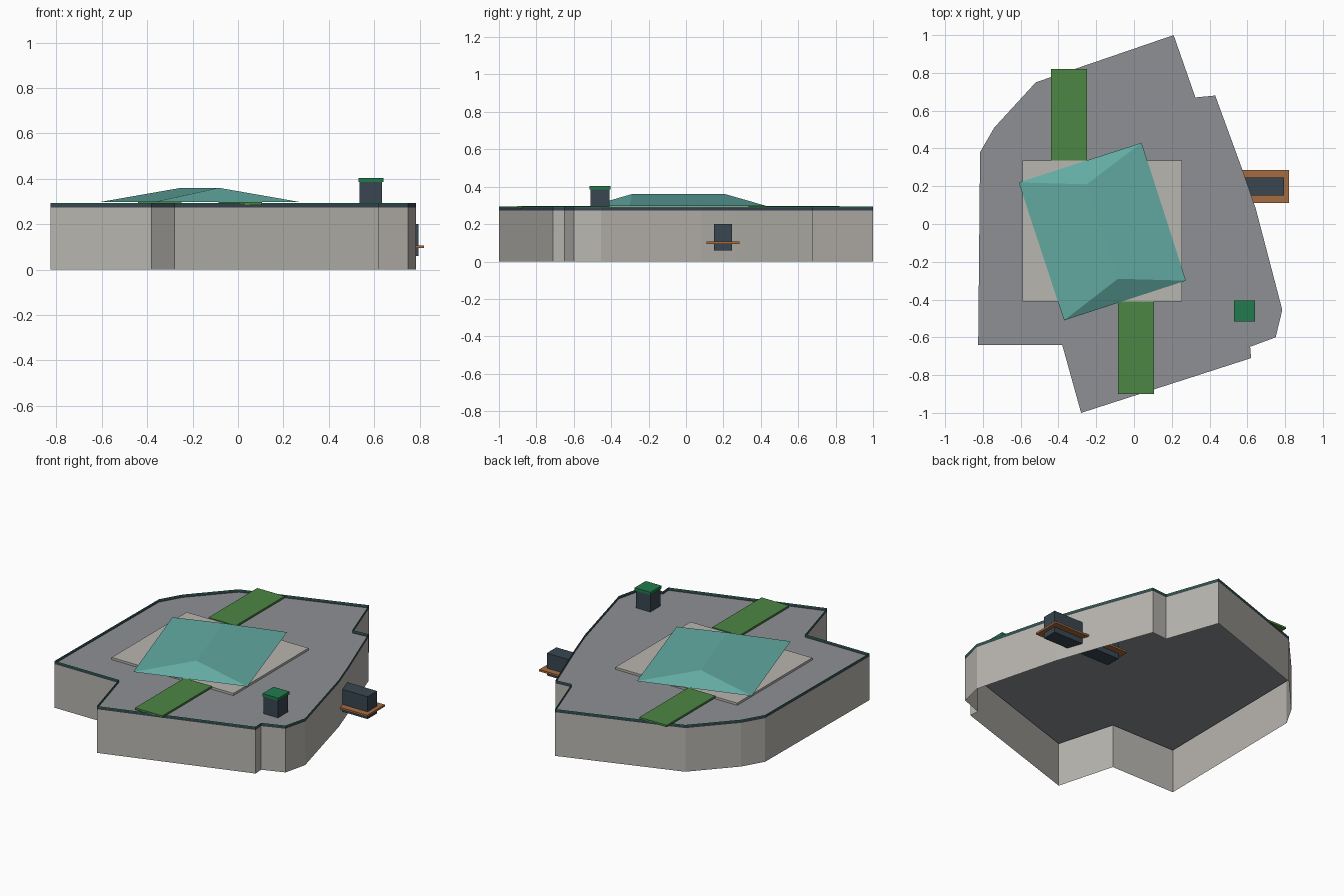
import bpy

cube = bpy.data.objects.get("Cube")
if cube:
    bpy.data.objects.remove(cube, do_unlink=True)


def material(name, rgb):
    # sRGB bytes converted to linear values
    lin = [((c / 255 + 0.055) / 1.055) ** 2.4 for c in rgb] + [1.0]
    m = bpy.data.materials.new(name)
    m.use_nodes = True
    m.diffuse_color = lin
    bsdf = m.node_tree.nodes["Principled BSDF"]
    bsdf.inputs["Base Color"].default_value = lin
    bsdf.inputs["Roughness"].default_value = 0.9
    return m


STONE = material("warm grey stone", (185, 182, 176))
ROOF = material("roof grey", (141, 144, 149))
SLATE = material("dark slate", (57, 70, 80))
TRIM = material("trim green", (34, 123, 78))
GRASS = material("grass green", (76, 134, 68))
TEAL = material("teal glass", (98, 170, 162))
WOOD = material("brown wood", (166, 108, 66))


def make(name, verts, faces, mat):
    mesh = bpy.data.meshes.new(name)
    mesh.from_pydata(verts, [], faces)
    mesh.update()
    mesh.materials.append(mat)
    obj = bpy.data.objects.new(name, mesh)
    bpy.context.collection.objects.link(obj)
    return obj


def box(name, x, y, z, mat):
    verts = [(i, j, k) for k in z for i, j in
             ((x[0], y[0]), (x[1], y[0]), (x[1], y[1]), (x[0], y[1]))]
    sides = [(i, (i + 1) % 4, (i + 1) % 4 + 4, i + 4) for i in range(4)]
    return make(name, verts, sides + [(3, 2, 1, 0), (4, 5, 6, 7)], mat)


def band(name, outline, z0, z1, mat):
    # open sheet of wall following the outline
    n = len(outline)
    verts = [(x, y, z) for z in (z0, z1) for x, y in outline]
    faces = [(i, (i + 1) % n, (i + 1) % n + n, i + n) for i in range(n)]
    return make(name, verts, faces, mat)


# Building footprint, counter-clockwise
outline = [(-0.825, -0.64), (-0.38, -0.64), (-0.28, -1.0), (0.62, -0.71),
           (0.615, -0.65), (0.75, -0.60), (0.785, -0.455), (0.645, 0.08),
           (0.58, 0.27), (0.43, 0.68), (0.325, 0.67), (0.21, 1.0),
           (-0.52, 0.75), (-0.74, 0.51), (-0.815, 0.38)]

# Open-bottomed shell: walls, low parapet and flat deck
band("outer_wall", outline, 0, 0.274, STONE)
band("parapet", outline, 0.274, 0.288, SLATE)
band("parapet_trim", outline, 0.288, 0.294, TRIM)
make("roof_deck", [(x, y, 0.276) for x, y in outline],
     [tuple(range(len(outline)))], ROOF)

# Terrace and lawn strips on the deck
box("terrace", (-0.59, 0.255), (-0.41, 0.335), (0.277, 0.291), STONE)
box("back_lawn_strip", (-0.44, -0.25), (0.335, 0.82), (0.285, 0.297), GRASS)
box("front_lawn_strip", (-0.085, 0.105), (-0.90, -0.41), (0.285, 0.297), GRASS)

# Hipped skylight
eaves = [(-0.61, 0.22), (-0.37, -0.51), (0.275, -0.30), (0.04, 0.43)]
ridge = [(-0.25, 0.21, 0.36), (-0.085, -0.29, 0.36)]
make("hipped_skylight", [(x, y, 0.297) for x, y in eaves] + ridge,
     [(0, 1, 5, 4), (1, 2, 5), (2, 3, 4, 5), (3, 0, 4), (3, 2, 1, 0)], TEAL)

# Roof vent
box("vent_shaft", (0.535, 0.635), (-0.51, -0.41), (0.277, 0.386), SLATE)
box("vent_cap", (0.53, 0.64), (-0.515, -0.405), (0.386, 0.404), TRIM)

# Bay passing through the side wall, with a wooden ledge
box("side_bay", (0.32, 0.795), (0.15, 0.245), (0.06, 0.20), SLATE)
box("bay_ledge", (0.29, 0.82), (0.11, 0.285), (0.094, 0.106), WOOD)
